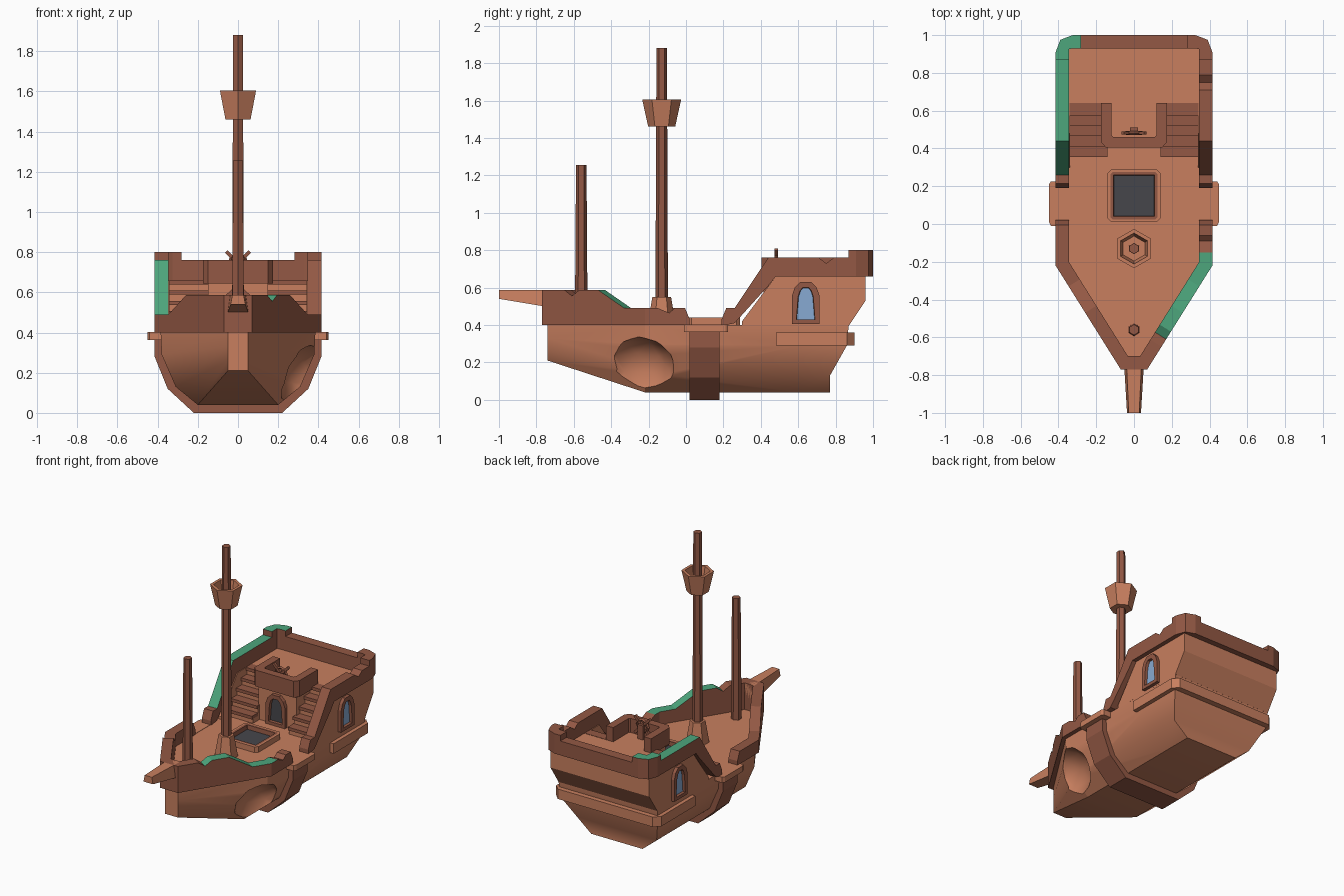
import bpy, bmesh, math
from mathutils import Vector

if "Cube" in bpy.data.objects:
    bpy.data.objects.remove(bpy.data.objects["Cube"])


def material(name, rgb):
    m = bpy.data.materials.new(name)
    m.diffuse_color = (*rgb, 1)
    m.use_nodes = True
    m.node_tree.nodes["Principled BSDF"].inputs["Base Color"].default_value = m.diffuse_color
    return m


LIGHT = material("light_wood", (0.58, 0.212, 0.114))
DARK = material("dark_wood", (0.292, 0.098, 0.058))
GREEN = material("green_trim", (0.074, 0.381, 0.202))
GLASS = material("blue_glass", (0.242, 0.402, 0.645))
GREY = material("dark_grey", (0.061, 0.061, 0.071))


def finish(name, bm, mats):
    bmesh.ops.recalc_face_normals(bm, faces=bm.faces)
    me = bpy.data.meshes.new(name)
    bm.to_mesh(me)
    bm.free()
    for m in mats:
        me.materials.append(m)
    ob = bpy.data.objects.new(name, me)
    bpy.context.collection.objects.link(ob)
    return ob


def loft(name, sections, *mats):
    """Skin rings of equal, even size; ends are closed with strips."""
    bm = bmesh.new()
    rings = [[bm.verts.new(p) for p in s] for s in sections]
    n = len(rings[0])
    for a, b in zip(rings, rings[1:]):
        for i in range(n):
            j = (i + 1) % n
            bm.faces.new((a[i], a[j], b[j], b[i]))
    for r in (rings[0], rings[-1]):
        for i in range(n // 2 - 1):
            bm.faces.new((r[i], r[i + 1], r[n - 2 - i], r[n - 1 - i]))
    return finish(name, bm, mats)


def prism(name, pts, a, b, axis, mat):
    """Extrude a flat outline from a to b along axis x, y or z."""
    put = {"x": lambda p, t: (t, p[0], p[1]),
           "y": lambda p, t: (p[0], t, p[1]),
           "z": lambda p, t: (p[0], p[1], t)}[axis]
    bm = bmesh.new()
    lo = [bm.verts.new(put(p, a)) for p in pts]
    hi = [bm.verts.new(put(p, b)) for p in pts]
    bm.faces.new(lo)
    bm.faces.new(hi)
    for i in range(len(pts)):
        j = (i + 1) % len(pts)
        bm.faces.new((lo[i], lo[j], hi[j], hi[i]))
    return finish(name, bm, [mat])


def box(name, x0, x1, y0, y1, z0, z1, mat):
    return prism(name, [(x0, y0), (x1, y0), (x1, y1), (x0, y1)], z0, z1, "z", mat)


def panel(name, pts, origin, u, v, depth, insets, mats):
    """Raised plate whose front is inset step by step: (thickness, depth, ring material)."""
    u, v, o = Vector(u), Vector(v), Vector(origin)
    bm = bmesh.new()
    base = bm.faces.new([bm.verts.new(o + u * a + v * b) for a, b in pts])
    geom = bmesh.ops.extrude_face_region(bm, geom=[base])["geom"]
    front = next(g for g in geom if isinstance(g, bmesh.types.BMFace))
    bmesh.ops.translate(bm, verts=front.verts, vec=u.cross(v) * depth)
    bmesh.ops.recalc_face_normals(bm, faces=bm.faces)
    for thick, deep, mi in insets:
        ring = bmesh.ops.inset_region(bm, faces=[front], thickness=thick, depth=deep)["faces"]
        for f in ring:
            f.material_index = mi
    front.material_index = len(mats) - 1
    return finish(name, bm, mats)


def rail(name, path, rule=None):
    """Rail from (outer x, outer y, inner x, inner y, bottom, top); rule picks green tops."""
    ob = loft(name, [[(ox, oy, b), (ox, oy, t), (ix, iy, t), (ix, iy, b)]
                     for ox, oy, ix, iy, b, t in path], DARK, GREEN)
    for f in ob.data.polygons:
        if rule and f.normal.z > 0.3 and rule(f.center):
            f.material_index = 1
    return ob


def mirrored(path):
    return [(-a, b, -c, d, e, f) for a, b, c, d, e, f in reversed(path)]


# Lower hull, with a broken hollow on the right bow
def hull_ring(half, ys):
    right = [(w, y, z) for (w, z), y in zip(half, ys)]
    return right + [(-x, y, z) for x, y, z in reversed(right)]


mid = [(0.2, 0.04), (0.31, 0.13), (0.38, 0.29), (0.385, 0.40)]
bow = [(0.05, 0.21), (0.05, 0.26), (0.05, 0.33), (0.05, 0.40)]
hull = loft("hull", [hull_ring(bow, [-0.74] * 4), hull_ring(mid, [-0.22] * 4),
                     hull_ring(mid, [0.6] * 4), hull_ring(mid, [0.77, 0.77, 0.86, 0.87])], LIGHT)
bpy.ops.mesh.primitive_ico_sphere_add(subdivisions=2, radius=1, location=(0.37, -0.26, 0.15))
cutter = bpy.context.object
cutter.name = "breach_cutter"
cutter.scale = (0.17, 0.215, 0.19)
cutter.data.materials.append(LIGHT)
cutter.hide_render = True
mod = hull.modifiers.new("breach", "BOOLEAN")
mod.object, mod.operation, mod.solver = cutter, "DIFFERENCE", "EXACT"
bpy.ops.object.select_all(action="DESELECT")
bpy.context.view_layer.objects.active = hull
hull.select_set(True)
bpy.ops.object.modifier_apply(modifier="breach")
bpy.data.objects.remove(cutter)
bpy.ops.object.shade_smooth_by_angle(angle=math.radians(30))

# Rib band around the hull, boarding ledges, stern ledge
half = [(0.22, 0), (0.35, 0.12), (0.415, 0.28), (0.415, 0.37)]
prism("hull_rib", half + [(-x, z) for x, z in reversed(half)], 0.02, 0.18, "y", DARK)
for s in (-1, 1):
    prism("boarding_ledge", [(s * x, y) for x, y in
          [(0.35, -0.01), (0.44, -0.01), (0.45, 0.01), (0.45, 0.21), (0.44, 0.225), (0.35, 0.225)]],
          0.362, 0.402, "z", LIGHT)
prism("stern_ledge", [(-0.41, 0.48), (0.41, 0.48), (0.41, 0.86), (0.37, 0.90), (-0.37, 0.90),
                      (-0.41, 0.86)], 0.29, 0.36, "z", LIGHT)

# Aft cabin: side walls, core, and the centre block under the balcony
back = [(0.96, 0.66), (0.96, 0.53), (0.87, 0.395)]
for s in (-1, 1):
    prism("cabin_side", [(0.30, 0.395), (0.30, 0.42), (0.48, 0.66)] + back,
          s * 0.34, s * 0.385, "x", LIGHT)
prism("cabin_core", [(0.63, 0.395), (0.63, 0.66)] + back, -0.34, 0.34, "x", LIGHT)
box("balcony_block", -0.15, 0.15, 0.44, 0.635, 0.395, 0.66, LIGHT)

# Stairs on both sides of the balcony
for s in (-1, 1):
    for i in range(5):
        y, top = 0.355 + 0.055 * i, 0.40 + 0.052 * (i + 1)
        box("stair_riser", s * 0.14, s * 0.342, y + 0.012, 0.635, 0.395, top - 0.02, LIGHT)
        box("stair_tread", s * 0.14, s * 0.342, y, y + 0.065, top - 0.02, top + 0.002, DARK)


# Bow rail: straight run, then a diagonal to the stem
def bow_side(damaged):
    run = [(0.02, 0.43), (-0.005, 0.49)]
    diag = [(-0.33, 0.49), (-0.47, 0.587)]
    if damaged:
        run += [(-0.06, 0.49), (-0.09, 0.465), (-0.15, 0.49)]
        diag += [(-0.57, 0.587), (-0.61, 0.555), (-0.65, 0.587)]
    path = [(0.415, y, 0.345, y, 0.40, t) for y, t in run]
    path.append((0.415, -0.22, 0.345, -0.20, 0.40, 0.49))
    for y, t in diag:
        x = 0.415 + (y + 0.22) * 0.345 / 0.55
        path.append((x, y, x - 0.059, y + 0.037, 0.40, t))
    return path + [(0.07, -0.77, 0.032, -0.70, 0.40, 0.587)]


rail("bow_rail", bow_side(True) + mirrored(bow_side(False)),
     lambda c: c.x > 0 and -0.585 < c.y < -0.15)


# Stern rail: rises along the stairs, with raised corner posts
def stern_side(damaged):
    run = [(0.19, 0.40, 0.43), (0.215, 0.40, 0.49), (0.26, 0.41, 0.49),
           (0.44, 0.61, 0.76), (0.48, 0.66, 0.76)]
    if damaged:
        run += [(0.71, 0.66, 0.76), (0.75, 0.66, 0.73), (0.79, 0.66, 0.76)]
    run += [(0.87, 0.66, 0.76), (0.87, 0.66, 0.80)]
    path = [(0.415, y, 0.345, y, b, t) for y, b, t in run]
    return path + [(0.415, 0.91, 0.345, 0.91, 0.66, 0.80), (0.39, 0.975, 0.345, 0.925, 0.66, 0.80),
                   (0.325, 1.0, 0.325, 0.93, 0.66, 0.80), (0.28, 1.0, 0.28, 0.93, 0.66, 0.80),
                   (0.28, 1.0, 0.28, 0.93, 0.66, 0.76)]


rail("stern_rail", stern_side(True) + mirrored(stern_side(False)),
     lambda c: c.x < -0.28 and c.y > 0.26)

# Balcony rail
side = [(0.175, 0.64, 0.12, 0.64, 0.645, 0.76), (0.175, 0.435, 0.12, 0.47, 0.645, 0.76),
        (0.15, 0.405, 0.11, 0.46, 0.645, 0.76)]
rail("balcony_rail", side + mirrored(side))


# Windows and door
def arch(w, h):
    right = [(w, 0), (w, 0.68 * h), (0.8 * w, 0.87 * h), (0.4 * w, h)]
    return right + [(-a, b) for a, b in reversed(right)]


for s in (-1, 1):
    panel("side_window", arch(0.073, 0.225), (s * 0.38, 0.64, 0.405), (0, s, 0), (0, 0, 1),
          0.028, [(0.033, 0, 0), (0.003, -0.018, 0)], [DARK, GLASS])
panel("cabin_door", arch(0.075, 0.215), (0, 0.445, 0.40), (1, 0, 0), (0, 0, 1),
      0.03, [(0.03, 0, 0), (0.003, -0.02, 0)], [DARK, GREY])

# Deck hatch
panel("deck_hatch", [(0.12, -0.14), (0.14, -0.12), (0.14, 0.12), (0.12, 0.14),
                     (-0.12, 0.14), (-0.14, 0.12), (-0.14, -0.12), (-0.12, -0.14)],
      (0, 0.15, 0.398), (1, 0, 0), (0, 1, 0), 0.042,
      [(0.016, 0, 0), (0.017, 0, 1), (0.003, -0.03, 1)], [LIGHT, DARK, GREY])


# Masts, mast foot and lookout
def hexes(y, rings):
    return [[(r * math.sin(k * math.pi / 3), y + r * math.cos(k * math.pi / 3), z)
             for k in range(6)] for r, z in rings]


loft("main_mast", hexes(-0.13, [(0.034, 0.40), (0.028, 1.88)]), DARK)
loft("fore_mast", hexes(-0.56, [(0.034, 0.40), (0.028, 1.255)]), DARK)
loft("mast_foot", hexes(-0.13, [(0.075, 0.40), (0.05, 0.55)]), LIGHT)
loft("lookout", hexes(-0.13, [(0.072, 1.46), (0.104, 1.605), (0.082, 1.605), (0.066, 1.52)]), LIGHT)

# Bowsprit
loft("bowsprit", [[(-w, y, z), (-w * 0.75, y, 0.587), (w * 0.75, y, 0.587), (w, y, z)]
                  for y, w, z in ((-0.70, 0.055, 0.49), (-1.0, 0.037, 0.54))], LIGHT)

# Steering wheel on the balcony
bpy.ops.mesh.primitive_torus_add(location=(0, 0.482, 0.745), rotation=(math.pi / 2, 0, 0),
                                 major_segments=8, minor_segments=4,
                                 major_radius=0.043, minor_radius=0.01)
bpy.context.object.name = "wheel_ring"
bpy.context.object.data.materials.append(DARK)
for a in (math.pi / 4, 3 * math.pi / 4):
    c, s = math.cos(a), math.sin(a)
    prism("wheel_spokes", [(c * l - s * w, 0.745 + s * l + c * w) for l, w in
          ((-0.083, -0.009), (0.083, -0.009), (0.083, 0.009), (-0.083, 0.009))],
          0.473, 0.491, "y", DARK)
box("wheel_post", -0.02, 0.02, 0.49, 0.51, 0.655, 0.76, DARK)
